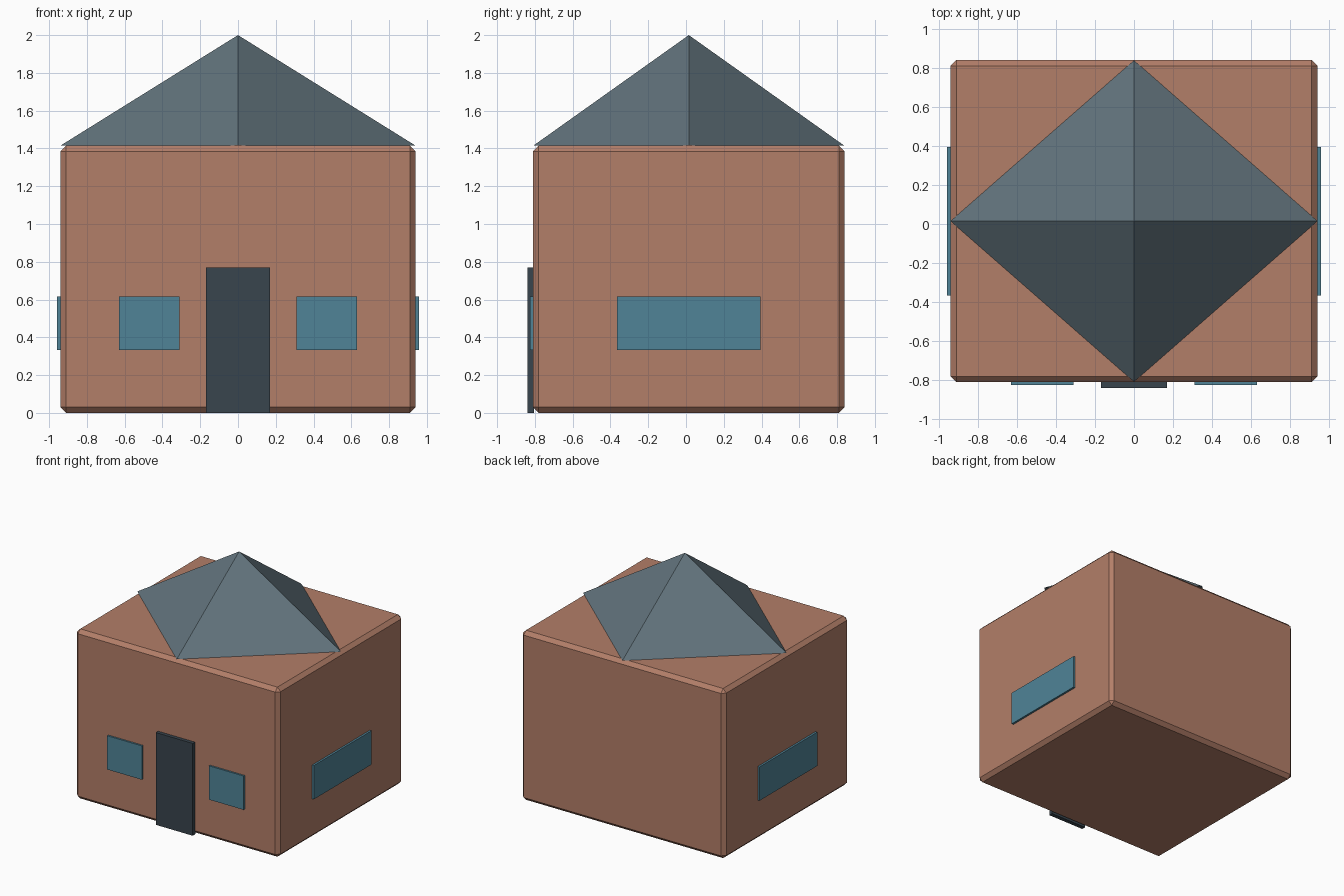
import bpy

if "Cube" in bpy.data.objects:
    bpy.data.objects.remove(bpy.data.objects["Cube"])


def material(name, rgb):
    mat = bpy.data.materials.new(name)
    mat.diffuse_color = (*rgb, 1)
    mat.use_nodes = True
    mat.node_tree.nodes["Principled BSDF"].inputs["Base Color"].default_value = mat.diffuse_color
    return mat


def box(name, lo, hi, mat, bevel=0):
    center = [(a + b) / 2 for a, b in zip(lo, hi)]
    bpy.ops.mesh.primitive_cube_add(size=1, location=center)
    obj = bpy.context.object
    obj.name = name
    obj.scale = [b - a for a, b in zip(lo, hi)]
    bpy.ops.object.transform_apply(location=False, rotation=False, scale=True)
    obj.data.materials.append(mat)
    if bevel:
        mod = obj.modifiers.new("chamfer", 'BEVEL')
        mod.width = bevel
        mod.segments = 1
    return obj


brick = material("brick", (0.45, 0.21, 0.14))
slate = material("slate", (0.12, 0.17, 0.20))
glass = material("glass", (0.08, 0.23, 0.31))
dark = material("dark", (0.04, 0.058, 0.075))

# Chamfered house body
box("walls", (-0.94, -0.81, 0), (0.94, 0.84, 1.415), brick, 0.03)

# Four-sided pyramid roof, corners pointing at the middle of each wall
bpy.ops.mesh.primitive_cone_add(vertices=4, radius1=1, radius2=0, depth=0.585,
                                location=(0, 0.015, 1.7075))
roof = bpy.context.object
roof.name = "roof"
roof.scale = (0.94, 0.823, 1)
bpy.ops.object.transform_apply(location=False, rotation=False, scale=True)
roof.data.materials.append(slate)

# Door
box("door", (-0.17, -0.84, 0), (0.17, -0.805, 0.77), dark)

# Front and side windows, mirrored left and right
for side, s in (("left", -1), ("right", 1)):
    x0, x1 = sorted((s * 0.31, s * 0.63))
    box(f"front_window_{side}", (x0, -0.825, 0.333), (x1, -0.80, 0.615), glass)
    x0, x1 = sorted((s * 0.93, s * 0.957))
    box(f"side_window_{side}", (x0, -0.365, 0.333), (x1, 0.395, 0.615), glass)
